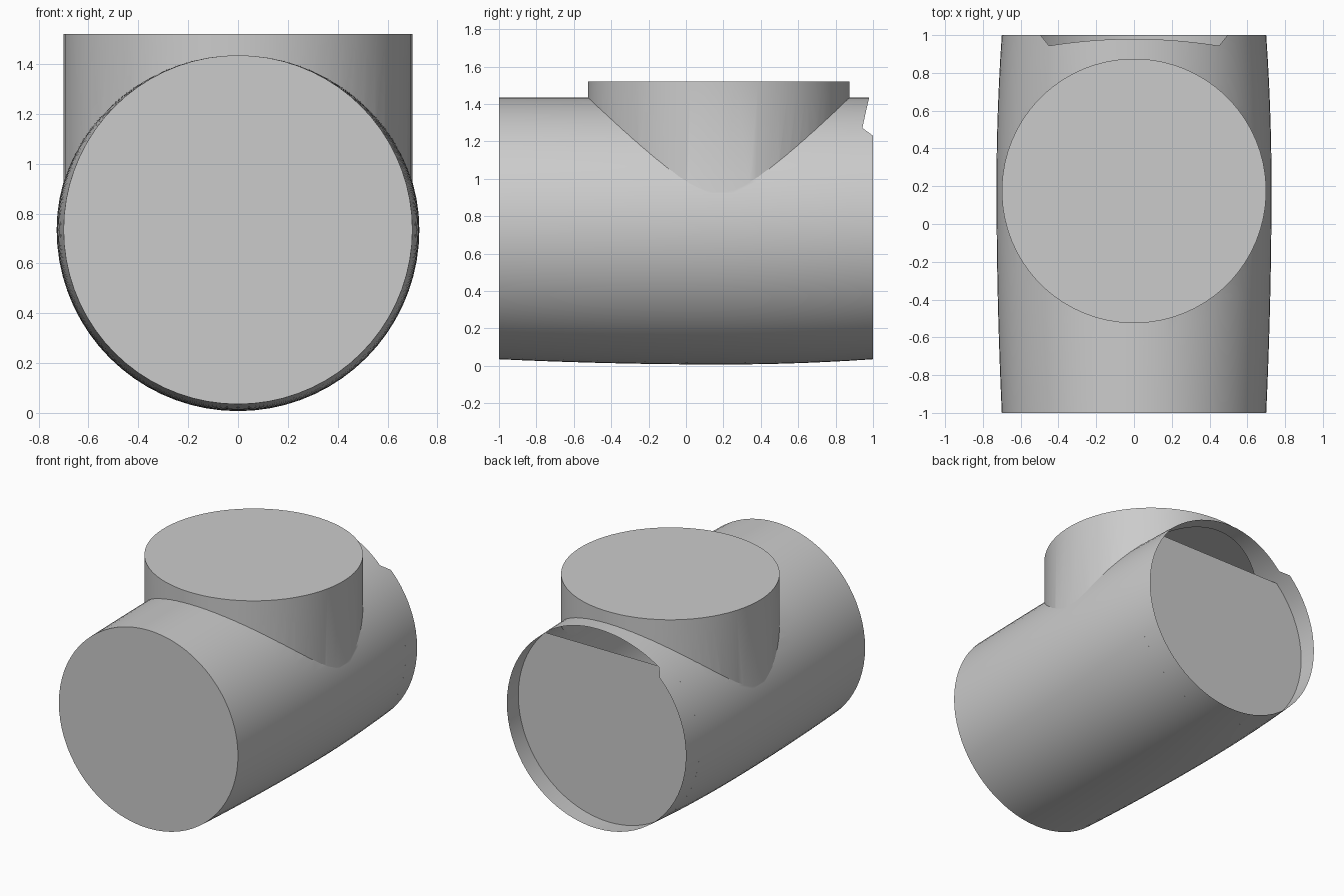
import bpy, bmesh
from math import sin, cos, radians

cube = bpy.data.objects.get("Cube")
if cube:
    bpy.data.objects.remove(cube, do_unlink=True)

R, AXIS_Z, SIDES = 0.7, 0.735, 72
BRANCH_Y, TOP_Z = 0.175, 1.52

grey = bpy.data.materials.new("plain_grey")
grey.use_nodes = True
colour = (0.6, 0.6, 0.6, 1)
grey.diffuse_color = colour
grey.node_tree.nodes["Principled BSDF"].inputs["Base Color"].default_value = colour


def ring(y):
    """Cross-section of the run pipe, swelling at the sides and bottom near the branch."""
    t = (y - 0.2) / (0.8 if y > 0.2 else 1.2)
    points = []
    for i in range(SIDES):
        a = radians(i * 360 / SIDES)
        r = R + 0.028 * (1 - t * t) * (1 - max(0, sin(a)) ** 2)
        points.append((r * cos(a), y, AXIS_Z + r * sin(a)))
    return points


def add_object(name, bm):
    bmesh.ops.recalc_face_normals(bm, faces=bm.faces)
    mesh = bpy.data.meshes.new(name)
    bm.to_mesh(mesh)
    bm.free()
    mesh.materials.append(grey)
    ob = bpy.data.objects.new(name, mesh)
    bpy.context.collection.objects.link(ob)
    return ob


def loft(name, sections):
    bm = bmesh.new()
    loops = [[bm.verts.new(p) for p in s] for s in sections]
    for a, b in zip(loops, loops[1:]):
        for i in range(len(a)):
            j = (i + 1) % len(a)
            bm.faces.new((a[i], a[j], b[j], b[i]))
    bm.faces.new(loops[0])
    bm.faces.new(loops[-1])
    return add_object(name, bm)


# Run pipe and vertical branch, joined into one shell
tee = loft("tee_pipe", [ring(-1 + 0.125 * i) for i in range(17)])
circle = [radians(i * 360 / SIDES + 2.5) for i in range(SIDES)]
branch = loft("branch_helper", [[(R * cos(a), BRANCH_Y + R * sin(a), z) for a in circle]
                                for z in (AXIS_Z + 0.01, TOP_Z)])
join = tee.modifiers.new("join", "BOOLEAN")
join.operation, join.solver, join.object = "UNION", "EXACT", branch
bpy.context.view_layer.update()
graph = bpy.context.evaluated_depsgraph_get()
joined = bpy.data.meshes.new_from_object(tee.evaluated_get(graph))
tee.modifiers.clear()
tee.data = joined
bpy.data.objects.remove(branch, do_unlink=True)

# Open the rear end and notch the top of its rim
bm = bmesh.new()
bm.from_mesh(tee.data)
rear = [f for f in bm.faces if f.normal.y > 0.9 and f.calc_center_median().y > 0.99]
bmesh.ops.delete(bm, geom=rear, context="FACES_ONLY")
for v in bm.verts:
    if v.co.y > 0.99 and abs(v.co.x) < 0.47 and v.co.z > 1.2:
        v.co.y = 0.98 - 0.18 * v.co.x ** 2
bm.to_mesh(tee.data)
bm.free()

# Recessed rear plate with a straight top edge
bm = bmesh.new()
bm.faces.new([bm.verts.new(p) for p in ring(0.86) if p[2] < 1.24])
add_object("rear_plate", bm)

# Smooth walls with sharp rims
bpy.ops.object.select_all(action="DESELECT")
tee.select_set(True)
bpy.context.view_layer.objects.active = tee
bpy.ops.object.shade_smooth_by_angle(angle=radians(25))
